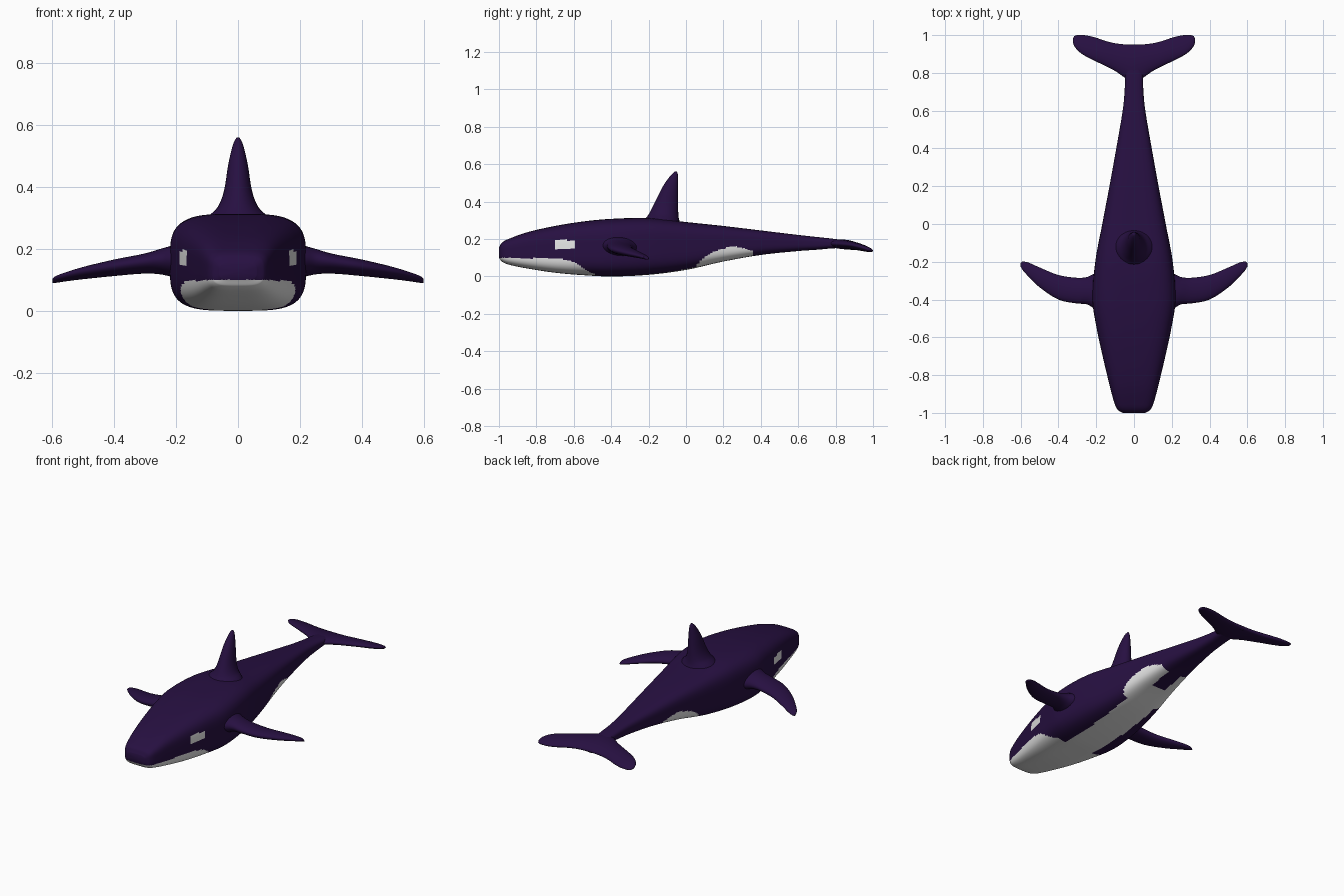
import bpy
import bmesh
from math import cos, sin, pi, copysign

cube = bpy.data.objects.get("Cube")
if cube:
    bpy.data.objects.remove(cube, do_unlink=True)


def make_material(name, rgb):
    mat = bpy.data.materials.new(name)
    mat.use_nodes = True
    mat.diffuse_color = (*rgb, 1)
    bsdf = mat.node_tree.nodes["Principled BSDF"]
    bsdf.inputs["Base Color"].default_value = (*rgb, 1)
    bsdf.inputs["Roughness"].default_value = 0.7
    return mat


SKIN = make_material("dark purple skin", (0.02, 0.005, 0.053))
WHITE = make_material("white patch", (0.8, 0.8, 0.8))


def sample(table, t):
    """Smoothly interpolate the rows of a table keyed by its first column."""
    last = len(table) - 1
    i = 0
    while i < last - 1 and table[i + 1][0] < t:
        i += 1

    def slope(k, c):
        a, b = table[max(k - 1, 0)], table[min(k + 1, last)]
        return (b[c] - a[c]) / (b[0] - a[0])

    p, q = table[i], table[i + 1]
    h = q[0] - p[0]
    u = min(max((t - p[0]) / h, 0), 1)
    return [p[c] * (2 * u**3 - 3 * u**2 + 1) + q[c] * (3 * u**2 - 2 * u**3)
            + h * slope(i, c) * (u**3 - 2 * u**2 + u)
            + h * slope(i + 1, c) * (u**3 - u**2) for c in range(1, len(p))]


def stations(table, per_span):
    """Keys of the table with extra evenly spaced keys in every span."""
    keys = [p[0] + (q[0] - p[0]) * k / per_span
            for p, q in zip(table, table[1:]) for k in range(per_span)]
    return keys + [table[-1][0]]


def oval(sides, power=2):
    """Unit superellipse; a higher power gives a boxier outline."""
    pts = []
    for k in range(sides):
        c, s = cos(2 * pi * k / sides), sin(2 * pi * k / sides)
        pts.append((copysign(abs(c) ** (2 / power), c),
                    copysign(abs(s) ** (2 / power), s)))
    return pts


def loft(name, rings, rule=None):
    """Skin a list of rings, cap both ends, and colour faces by the rule."""
    bm = bmesh.new()
    loops = [[bm.verts.new(p) for p in ring] for ring in rings]
    n = len(loops[0])
    for a, b in zip(loops, loops[1:]):
        for k in range(n):
            bm.faces.new((a[k], a[(k + 1) % n], b[(k + 1) % n], b[k]))
    for end in (loops[0], loops[-1]):
        mid = sum((v.co for v in end), end[0].co * 0) / n
        hub = bm.verts.new(mid)
        for k in range(n):
            bm.faces.new((end[k], end[(k + 1) % n], hub))
    bmesh.ops.recalc_face_normals(bm, faces=bm.faces)
    for f in bm.faces:
        f.smooth = True
        if rule and rule(*f.calc_center_median()):
            f.material_index = 1
    mesh = bpy.data.meshes.new(name)
    bm.to_mesh(mesh)
    bm.free()
    mesh.materials.append(SKIN)
    mesh.materials.append(WHITE)
    obj = bpy.data.objects.new(name, mesh)
    bpy.context.collection.objects.link(obj)
    return obj


# Body: y, half width, top, bottom
BODY = [
    (-1, .06, .155, .1), (-.985, .085, .18, .08), (-.95, .103, .2, .064),
    (-.85, .13, .236, .043), (-.7, .166, .27, .02), (-.55, .198, .294, .007),
    (-.4, .22, .308, 0), (-.2, .205, .312, .009), (0, .168, .291, .035),
    (.2, .13, .27, .08), (.4, .094, .246, .115), (.6, .06, .222, .136),
    (.7, .05, .211, .143), (.8, .047, .2, .151), (.88, .042, .187, .149),
    (.94, .02, .163, .14)]

# Upper edges of the white areas: y, z
CHIN_LINE = [(-1, .1), (-.7, .094), (-.62, .085), (-.57, .06),
             (-.53, .032), (-.49, .014)]
FLANK_LINE = [(.05, .05), (.08, .085), (.14, .128), (.2, .15), (.28, .157),
              (.36, .135)]


def is_white(x, y, z):
    x = abs(x)
    if ((y + .65) / .055) ** 4 + ((z - .171) / .024) ** 4 < 1 and x > .1:
        return True                                  # eye patch
    if y < CHIN_LINE[-1][0]:
        return z < sample(CHIN_LINE, y)[0]           # chin
    if y < FLANK_LINE[0][0]:
        return x < .1 and z < .08                    # belly strip
    if y < FLANK_LINE[-1][0]:
        notch = y > .22 and x < .045 and z < .16     # dark gap between lobes
        return z < sample(FLANK_LINE, y)[0] and not notch
    return False


rings = []
for y in stations(BODY, 14):
    w, top, low = sample(BODY, y)
    mid, half = (top + low) / 2, (top - low) / 2
    power = 3.8 if y < 0 else 3.8 - 1.2 * y
    rings.append([(w * c, y, mid + half * s) for c, s in oval(112, power)])
loft("body", rings, is_white)

# Dorsal fin: z, leading edge, trailing edge, half thickness
DORSAL = [
    (.27, -.23, -.025, .12), (.305, -.218, -.037, .095),
    (.335, -.198, -.041, .066), (.385, -.172, -.042, .046),
    (.47, -.13, -.042, .032), (.52, -.098, -.042, .021),
    (.548, -.074, -.044, .012), (.56, -.06, -.049, .004)]
rings = []
for z in stations(DORSAL, 4):
    lead, trail, half = sample(DORSAL, z)
    mid, reach = (lead + trail) / 2, (trail - lead) / 2
    rings.append([(half * s, mid + reach * c, z) for c, s in oval(28)])
loft("dorsal_fin", rings)

# Flippers: distance out, leading edge, trailing edge, height, half thickness
FLIPPER = [
    (.17, -.47, -.24, .16, .06), (.215, -.445, -.265, .16, .05),
    (.25, -.425, -.281, .159, .041), (.3, -.421, -.285, .153, .032),
    (.4, -.4, -.27, .139, .026), (.5, -.335, -.23, .122, .019),
    (.56, -.277, -.204, .109, .013), (.59, -.243, -.199, .101, .009),
    (.6, -.226, -.206, .097, .004)]
for side, name in ((1, "left_flipper"), (-1, "right_flipper")):
    rings = []
    for x in stations(FLIPPER, 4):
        lead, trail, z, half = sample(FLIPPER, x)
        mid, reach = (lead + trail) / 2, (trail - lead) / 2
        rings.append([(side * x, mid + reach * c, z + half * s - .006 * c)
                      for c, s in oval(28)])
    loft(name, rings)

# Tail flukes: distance out, leading edge, trailing edge, half thickness
FLUKE = [
    (0, .74, .95, .026), (.05, .775, .951, .024), (.1, .81, .957, .022),
    (.15, .836, .969, .021), (.2, .86, .986, .019), (.25, .885, .998, .017),
    (.29, .911, 1, .014), (.315, .94, .996, .009), (.323, .958, .983, .004)]
DROOP = [(.7, .178), (.8, .175), (.9, .164), (1, .138)]
out = stations(FLUKE, 4)
rings = []
for x in [-v for v in reversed(out[1:])] + out:
    lead, trail, half = sample(FLUKE, abs(x))
    mid, reach = (lead + trail) / 2, (trail - lead) / 2
    rings.append([(x, mid + reach * c, sample(DROOP, mid + reach * c)[0] + half * s)
                  for c, s in oval(28)])
loft("tail_flukes", rings)
